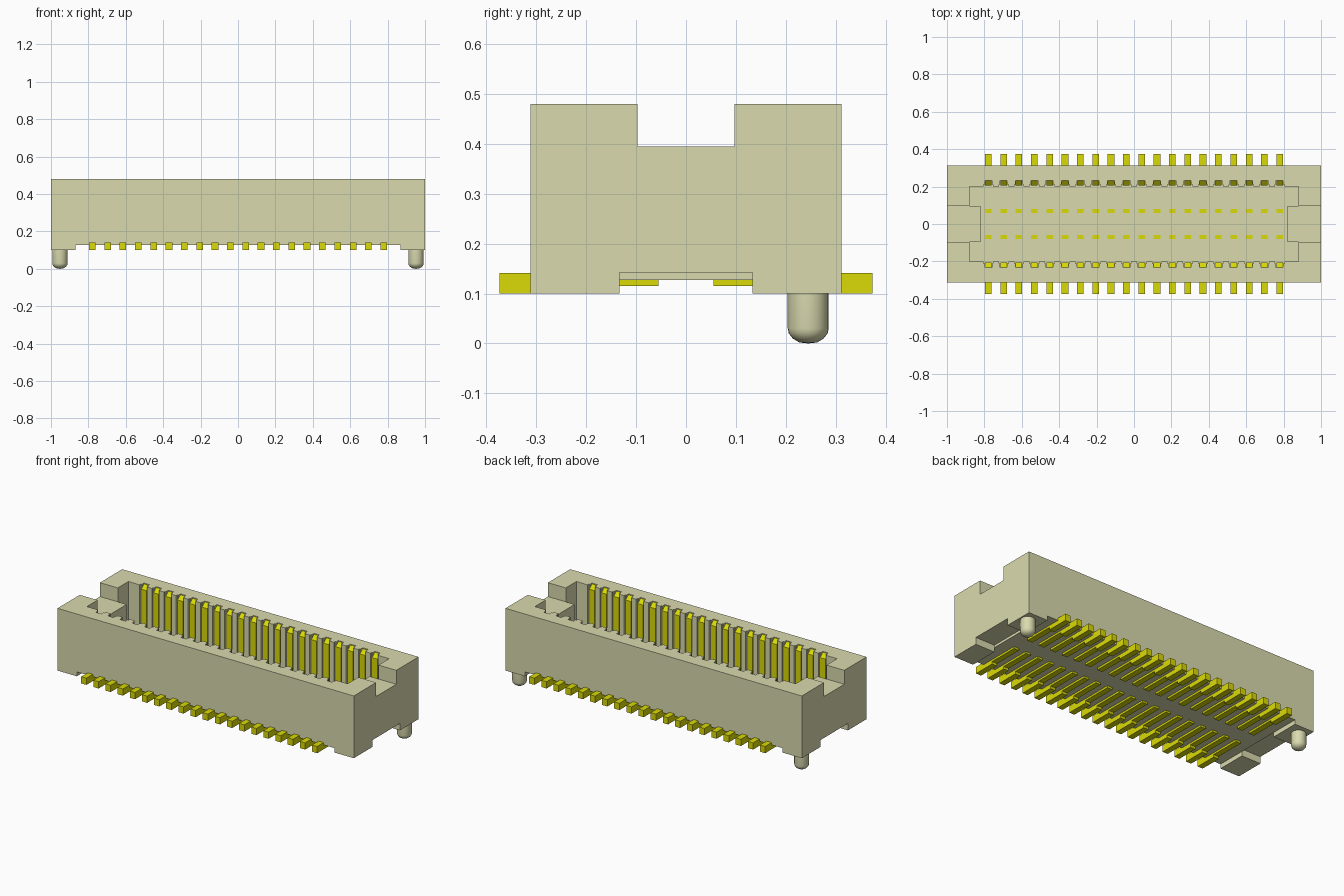
import bpy, bmesh, math
from mathutils import Matrix

if "Cube" in bpy.data.objects:
    bpy.data.objects.remove(bpy.data.objects["Cube"], do_unlink=True)

COUNT, PITCH, PIN_W = 20, 0.082, 0.035
PIN_X = [(i - (COUNT - 1) / 2) * PITCH for i in range(COUNT)]
FLOOR = 0.18


def material(name, rgb):
    m = bpy.data.materials.new(name)
    m.use_nodes = True
    m.diffuse_color = (*rgb, 1)
    m.node_tree.nodes["Principled BSDF"].inputs["Base Color"].default_value = (*rgb, 1)
    return m


beige = material("beige plastic", (0.70, 0.70, 0.43))
gold = material("yellow contact metal", (0.70, 0.70, 0.002))


def finish(name, bm, mat):
    bmesh.ops.recalc_face_normals(bm, faces=bm.faces)
    mesh = bpy.data.meshes.new(name)
    bm.to_mesh(mesh)
    bm.free()
    mesh.materials.append(mat)
    ob = bpy.data.objects.new(name, mesh)
    bpy.context.collection.objects.link(ob)
    return ob


def boxes(name, spans, mat):
    """One object made of boxes, each given as (x0, x1, y0, y1, z0, z1)."""
    bm = bmesh.new()
    for x0, x1, y0, y1, z0, z1 in spans:
        place = Matrix.Translation(((x0 + x1) / 2, (y0 + y1) / 2, (z0 + z1) / 2))
        size = Matrix.Diagonal((x1 - x0, y1 - y0, z1 - z0, 1))
        bmesh.ops.create_cube(bm, size=1, matrix=place @ size)
    return finish(name, bm, mat)


def carve(target, spans):
    cutter = boxes("cutter", spans, beige)
    cutter.hide_render = True
    mod = target.modifiers.new("carve", "BOOLEAN")
    mod.operation, mod.solver, mod.object = "DIFFERENCE", "EXACT", cutter
    bpy.context.view_layer.objects.active = target
    bpy.ops.object.modifier_apply(modifier=mod.name)
    bpy.data.objects.remove(cutter, do_unlink=True)


# Housing: open cavity, end notches, underside recess and end channels
housing = boxes("housing", [(-1, 1, -0.312, 0.312, 0.10, 0.48)], beige)
carve(housing, [(-0.88, 0.88, -0.20, 0.20, FLOOR, 0.6)])
carve(housing, [(-1.1, 1.1, -0.0975, 0.0975, 0.395, 0.6)])
carve(housing, [(-0.87, 0.87, -0.5, 0.5, 0.0, 0.127)])
carve(housing, [(-1.1, -0.87, -0.133, 0.133, 0.0, 0.142),
                (0.87, 1.1, -0.133, 0.133, 0.0, 0.142)])

# Stepped grooves for the contacts in both long walls
for s in (-1, 1):
    for half_width, depth, lift in ((0.025, 0.212, 0.004), (0.0185, 0.233, 0.008)):
        y0, y1 = sorted((s * 0.19, s * depth))
        carve(housing, [(x - half_width, x + half_width, y0, y1, FLOOR + lift, 0.6) for x in PIN_X])

# Tabs projecting into the cavity at each end
for name, x0, x1 in (("left_end_tab", 0.82, 0.88), ("right_end_tab", -0.88, -0.82)):
    boxes(name, [(x0, x1, -0.0975, 0.0975, FLOOR, 0.395)], beige)

# Contacts: side profile (y, z) with solder tail, wall blade and floor leg
PROFILE = [(0.374, 0.10), (0.374, 0.141), (0.232, 0.141), (0.232, 0.475),
           (0.206, 0.453), (0.206, 0.145), (0.08, 0.145),
           (0.08, FLOOR + 0.003), (0.058, FLOOR + 0.003),
           (0.055, 0.115), (0.24, 0.115), (0.24, 0.10)]
for name, s in (("front_contacts", -1), ("back_contacts", 1)):
    bm = bmesh.new()
    for x in PIN_X:
        face = bm.faces.new([bm.verts.new((x - PIN_W / 2, s * y, z)) for y, z in PROFILE])
        ext = bmesh.ops.extrude_face_region(bm, geom=[face], use_keep_orig=True)
        verts = [g for g in ext["geom"] if isinstance(g, bmesh.types.BMVert)]
        bmesh.ops.translate(bm, verts=verts, vec=(PIN_W, 0, 0))
    finish(name, bm, gold)

# Round-tipped locating pegs under the back corners
PEG = [(0, 0), (0.018, 0.002), (0.031, 0.010), (0.039, 0.020), (0.041, 0.030), (0.041, 0.11), (0, 0.11)]
for name, x in (("left_peg", 0.952), ("right_peg", -0.952)):
    bm = bmesh.new()
    vs = [bm.verts.new((r, 0, z)) for r, z in PEG]
    es = [bm.edges.new(p) for p in zip(vs, vs[1:])]
    bmesh.ops.spin(bm, geom=vs + es, cent=(0, 0, 0), axis=(0, 0, 1), angle=2 * math.pi, steps=24)
    bmesh.ops.remove_doubles(bm, verts=bm.verts, dist=0.0005)
    bmesh.ops.translate(bm, verts=bm.verts, vec=(x, 0.245, 0))
    peg = finish(name, bm, beige)
    bpy.ops.object.select_all(action="DESELECT")
    peg.select_set(True)
    bpy.context.view_layer.objects.active = peg
    bpy.ops.object.shade_smooth_by_angle(angle=math.radians(40))
